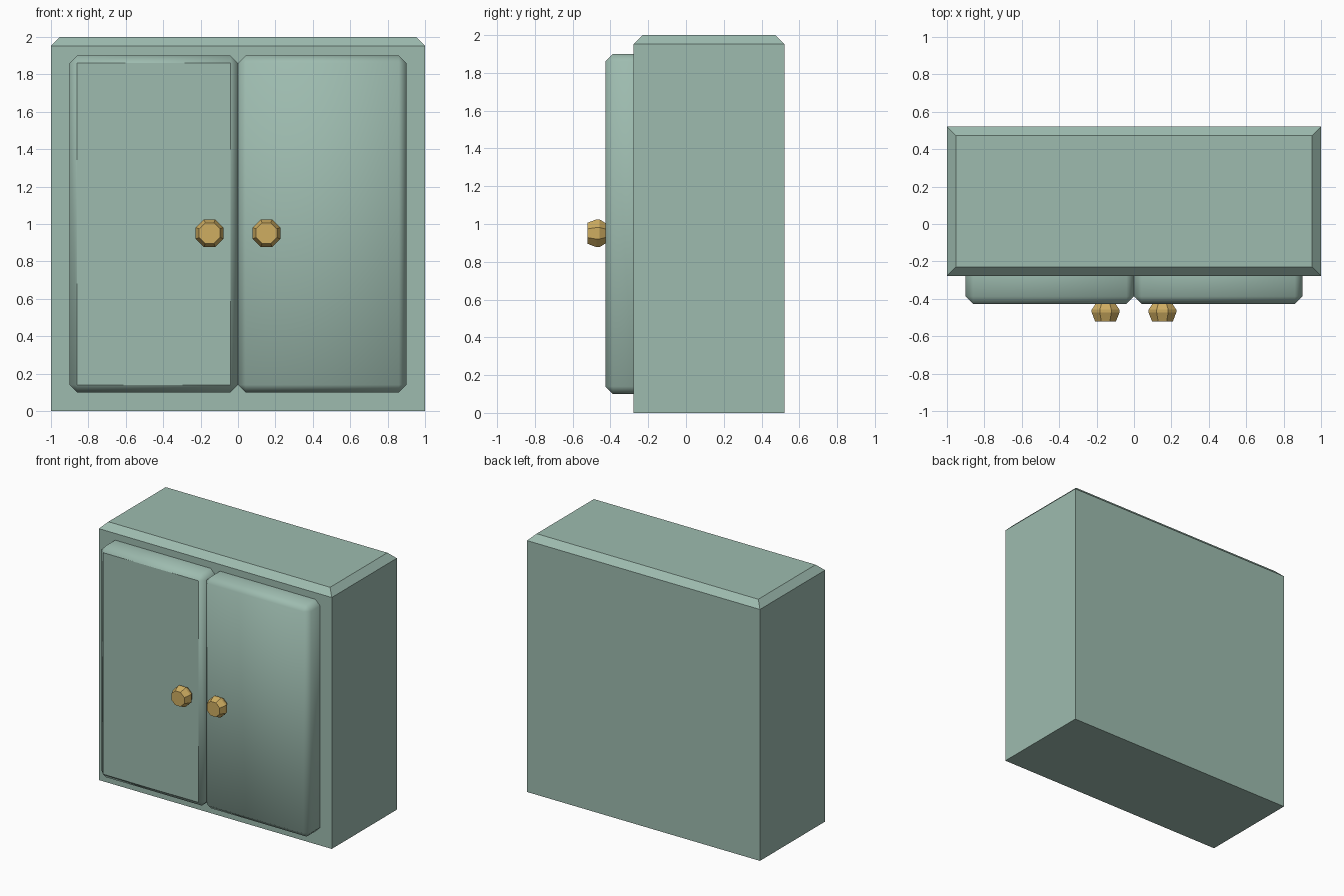
import bpy, bmesh, math
from mathutils import Vector

if "Cube" in bpy.data.objects:
    bpy.data.objects.remove(bpy.data.objects["Cube"])


def material(name, color):
    m = bpy.data.materials.new(name)
    m.diffuse_color = color
    m.use_nodes = True
    m.node_tree.nodes["Principled BSDF"].inputs["Base Color"].default_value = m.diffuse_color
    return m


GREEN = material("green_paint", (0.34, 0.50, 0.43, 1))
BRASS = material("brass", (0.62, 0.42, 0.12, 1))


def finish(bm, name, mat):
    bmesh.ops.recalc_face_normals(bm, faces=bm.faces)
    me = bpy.data.meshes.new(name)
    bm.to_mesh(me)
    bm.free()
    me.materials.append(mat)
    ob = bpy.data.objects.new(name, me)
    bpy.context.collection.objects.link(ob)
    return ob


def bevelled_box(lo, hi, width, pick):
    """Box between two corners; chamfers the edges chosen by pick(edge)."""
    bm = bmesh.new()
    bmesh.ops.create_cube(bm, size=1)
    lo, hi = Vector(lo), Vector(hi)
    for v in bm.verts:
        v.co = Vector([lo[i] + (v.co[i] + 0.5) * (hi[i] - lo[i]) for i in range(3)])
    bmesh.ops.bevel(bm, geom=[e for e in bm.edges if pick(e)], offset=width,
                    offset_type='OFFSET', segments=1, profile=0.5, affect='EDGES')
    return bm


FRONT, BACK, DOOR = -0.278, 0.521, -0.427

# Cabinet carcass with a chamfered top rim
bm = bevelled_box((-1, FRONT, 0), (1, BACK, 2), 0.048,
                  lambda e: all(v.co.z > 1.99 for v in e.verts))
finish(bm, "cabinet_body", GREEN)

# Doors: every edge except the ones against the carcass is chamfered
for side, x0 in (("left", -0.9), ("right", 0.0)):
    bm = bevelled_box((x0, DOOR, 0.1), (x0 + 0.9, FRONT + 0.001, 1.9), 0.04,
                      lambda e: any(v.co.y < FRONT - 0.01 for v in e.verts))
    bmesh.ops.recalc_face_normals(bm, faces=bm.faces)
    for f in bm.faces:
        flat_panel = side == "left" and f.normal.y < -0.99
        f.smooth = not flat_panel and f.normal.y < 0.99
    finish(bm, side + "_door", GREEN)

# Octagonal knobs lathed along y: (y, radius) profile
PROFILE = [(DOOR + 0.005, 0.055), (-0.458, 0.08), (-0.474, 0.08), (-0.521, 0.06)]
for side, x in (("left", -0.152), ("right", 0.152)):
    bm = bmesh.new()
    rings = []
    for y, r in PROFILE:
        angles = [math.pi / 8 + k * math.pi / 4 for k in range(8)]
        rings.append([bm.verts.new((x + r * math.cos(a), y, 0.951 + r * math.sin(a)))
                      for a in angles])
    for a, b in zip(rings, rings[1:]):
        for k in range(8):
            n = (k + 1) % 8
            bm.faces.new((a[k], a[n], b[n], b[k]))
    bm.faces.new(rings[0])
    bm.faces.new(rings[-1])
    finish(bm, side + "_knob", BRASS)
